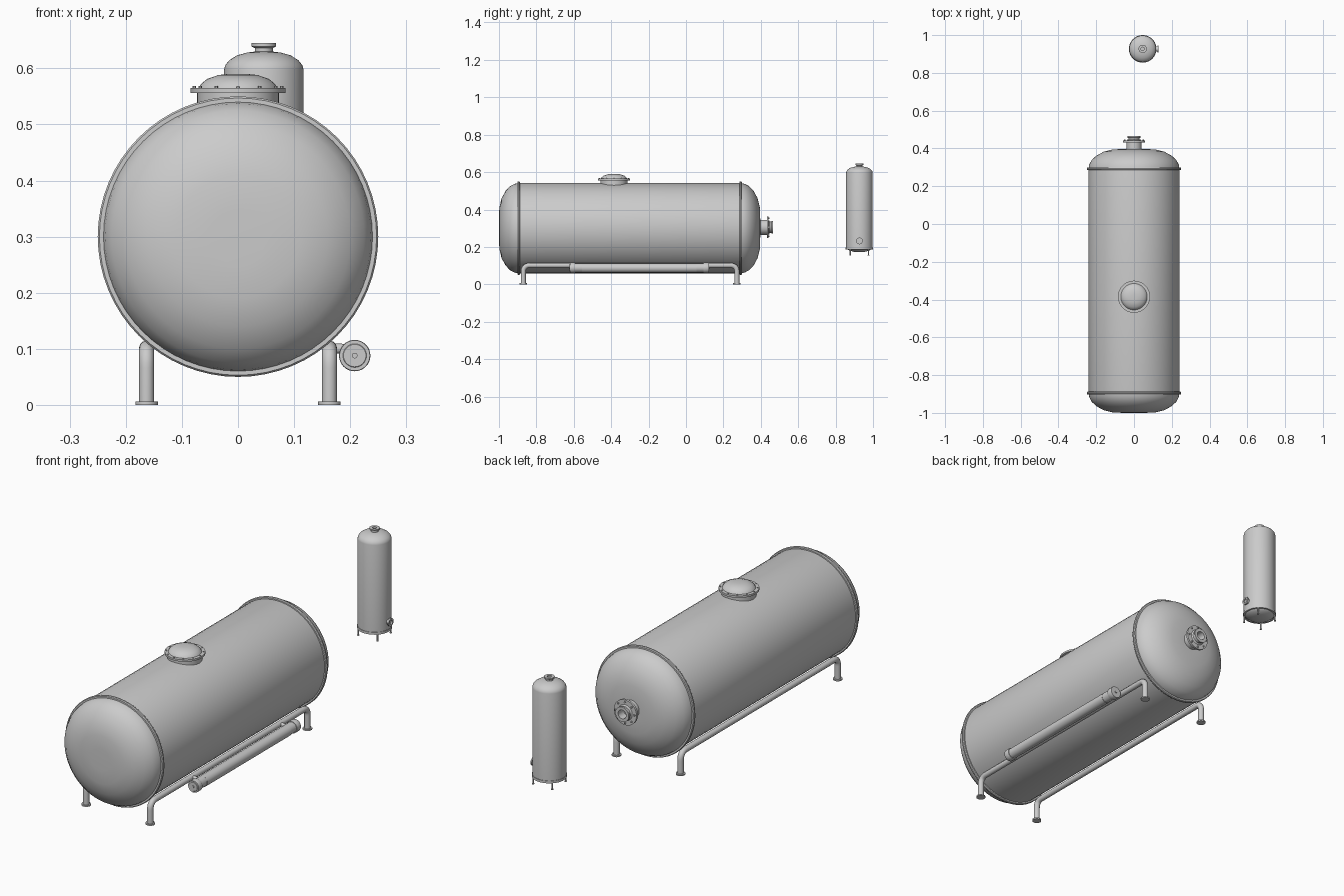
import bpy, math
from mathutils import Vector, Matrix

if "Cube" in bpy.data.objects:
    bpy.data.objects.remove(bpy.data.objects["Cube"])


def finish(ob, angle=35):
    bpy.context.view_layer.objects.active = ob
    for o in bpy.context.selected_objects:
        o.select_set(False)
    ob.select_set(True)
    bpy.ops.object.shade_smooth_by_angle(angle=math.radians(angle))
    return ob


def lathe(name, profile, loc, axis=(0, 0, 1), n=48, angle=35):
    """Revolve (radius, height) points, listed bottom to top on the outside, around an axis."""
    q = Vector((0, 0, 1)).rotation_difference(Vector(axis))
    verts, rings, faces = [], [], []
    for r, h in profile:
        count = 1 if r == 0 else n
        rings.append([len(verts) + i for i in range(count)])
        for i in range(count):
            a = 2 * math.pi * i / n
            verts.append(q @ Vector((r * math.cos(a), r * math.sin(a), h)) + Vector(loc))
    for a, b in zip(rings, rings[1:]):
        for i in range(n):
            j = (i + 1) % n
            if len(a) == 1:
                faces.append((a[0], b[j], b[i]))
            elif len(b) == 1:
                faces.append((a[i], a[j], b[0]))
            else:
                faces.append((a[i], a[j], b[j], b[i]))
    me = bpy.data.meshes.new(name)
    me.from_pydata([tuple(v) for v in verts], [], faces)
    ob = bpy.data.objects.new(name, me)
    bpy.context.collection.objects.link(ob)
    return finish(ob, angle)


def disc(name, r, h, loc, axis=(0, 0, 1), n=32):
    return lathe(name, [(0, 0), (r, 0), (r, h), (0, h)], loc, axis, n)


def pipe(name, pts, radius, bend=0.0):
    """Round pipe along a path, with each inner corner rounded."""
    pts = [Vector(p) for p in pts]
    path = [pts[0]]
    for p, c, q in zip(pts, pts[1:], pts[2:]):
        a, b = c + (p - c).normalized() * bend, c + (q - c).normalized() * bend
        for i in range(9):
            t = i / 8
            path.append(a * (1 - t) ** 2 + c * 2 * t * (1 - t) + b * t * t)
    path.append(pts[-1])
    cu = bpy.data.curves.new(name, 'CURVE')
    cu.dimensions = '3D'
    cu.bevel_depth, cu.bevel_resolution, cu.use_fill_caps = radius, 4, True
    sp = cu.splines.new('POLY')
    sp.points.add(len(path) - 1)
    for s, p in zip(sp.points, path):
        s.co = (*p, 1)
    ob = bpy.data.objects.new(name, cu)
    bpy.context.collection.objects.link(ob)
    for o in bpy.context.selected_objects:
        o.select_set(False)
    bpy.context.view_layer.objects.active = ob
    ob.select_set(True)
    bpy.ops.object.convert(target='MESH')
    return finish(bpy.context.view_layer.objects.active, 50)


def bolts(name, count, ring, r, h, loc, axis):
    q = Vector((0, 0, 1)).rotation_difference(Vector(axis))
    for i in range(count):
        a = 2 * math.pi * i / count
        p = Vector(loc) + q @ Vector((ring * math.cos(a), ring * math.sin(a), 0))
        disc(f"{name}_{i + 1}", r, h, p, axis, 6)


# Large horizontal tank: shell and two dished heads
Z = 0.30
head = [(.241, 0), (.237, .022), (.225, .045), (.20, .069), (.16, .091), (.11, .103), (.05, .105), (0, .105)]
profile = [(r, -.895 - h) for r, h in reversed(head)] + [(r, .292 + h) for r, h in head]
lathe("tank_shell", profile, (0, 0, Z), (0, 1, 0), 64)

# Seam rings where the heads join the shell
for name, y in (("front_seam_ring", -.895), ("rear_seam_ring", .292)):
    lathe(name, [(.238, -.007), (.247, -.007), (.25, -.003), (.25, .003), (.247, .007), (.238, .007)],
          (0, y, Z), (0, 1, 0), 64)

# Outlet nozzle on the rear head, with a bore
lathe("rear_nozzle", [(.04, -.01), (.04, .037), (.058, .037), (.058, .047), (.036, .047), (.030, .052),
                      (.030, .060), (.034, .062), (.034, .070), (.020, .070), (.020, .03), (0, .03)],
      (0, .395, .305), (0, 1, 0), 40)
bolts("nozzle_bolt", 8, .048, .004, .005, (0, .442, .305), (0, 1, 0))

# Manhole on top
lathe("manhole", [(.073, -.04), (.073, .018), (.085, .018), (.085, .027), (.07, .027), (.066, .034),
                  (.055, .043), (.035, .050), (.015, .052), (0, .052)], (0, -.385, .538), n=40)
bolts("manhole_bolt", 12, .078, .003, .004, (0, -.385, .564), (0, 0, 1))

# Bent pipe skids with feet, mirrored left and right
for side, x in (("left", -.163), ("right", .163)):
    pipe(f"{side}_skid_pipe", [(x, -.87, .003), (x, -.87, .101), (x, .272, .101), (x, .272, .003)], .0135, .035)
    for end, y in (("front", -.87), ("rear", .272)):
        disc(f"{side}_{end}_foot", .02, .006, (x, y, 0))

# Side canister running beside the right skid
CX, CZ = .208, .088
lathe("canister_body", [(0, 0), (.020, 0), (.024, .004), (.024, .74), (.020, .744), (0, .744)],
      (CX, -.622, CZ), (0, 1, 0), 32)
lathe("canister_sleeve", [(.018, 0), (.0245, 0), (.0245, .61), (.018, .61)], (CX + .001, -.555, CZ - .001),
      (0, 1, 0), 32)
for name, y in (("front", -.607), ("rear", .108)):
    lathe(f"canister_{name}_collar", [(.02, -.014), (.027, -.014), (.028, -.011), (.028, .011),
                                      (.027, .014), (.02, .014)], (CX, y, CZ), (0, 1, 0), 32)
for name, y, d in (("front", -.622, -1), ("rear", .122, 1)):
    disc(f"canister_{name}_plug", .005, .004, (CX, y, CZ), (0, d, 0), 16)
for name, y in (("front", -.57), ("rear", .07)):
    pipe(f"canister_{name}_bracket", [(.163, y, .101), (.19, y, .10), (CX, y, CZ)], .009, .008)

# Small upright tank standing behind
SX, SY, R = .046, .927, .071
lathe("small_tank", [(0, .172), (.03, .174), (.055, .181), (.066, .19), (.069, .195), (R, .197), (R, .597),
                     (.069, .605), (.062, .614), (.048, .623), (.03, .628), (.014, .630), (0, .630)], (SX, SY, 0))
lathe("small_tank_base_ring", [(.065, .186), (.073, .186), (.073, .197), (.065, .197)], (SX, SY, 0), angle=30)

# Flanged cap of the small tank
lathe("small_tank_cap", [(.016, .625), (.016, .636), (.022, .639), (.022, .645), (.009, .645), (.009, .634),
                         (0, .634)], (SX, SY, 0), n=32)

# Side port of the small tank
lathe("small_tank_port", [(.013, 0), (.013, .010), (.018, .010), (.018, .016), (.010, .016), (.010, .010), (0, .010)],
      (SX + R - .003, SY, .232), (1, 0, 0), 28)

# Four short legs of the small tank
for i in range(4):
    a = math.radians(45 + 90 * i)
    at = lambda r, z: (SX + r * math.cos(a), SY + r * math.sin(a), z)
    pipe(f"small_tank_leg_{i + 1}", [at(.069, .192), at(.069, .157)], .0035)
    disc(f"small_tank_foot_{i + 1}", .005, .003, at(.069, .155), n=16)
